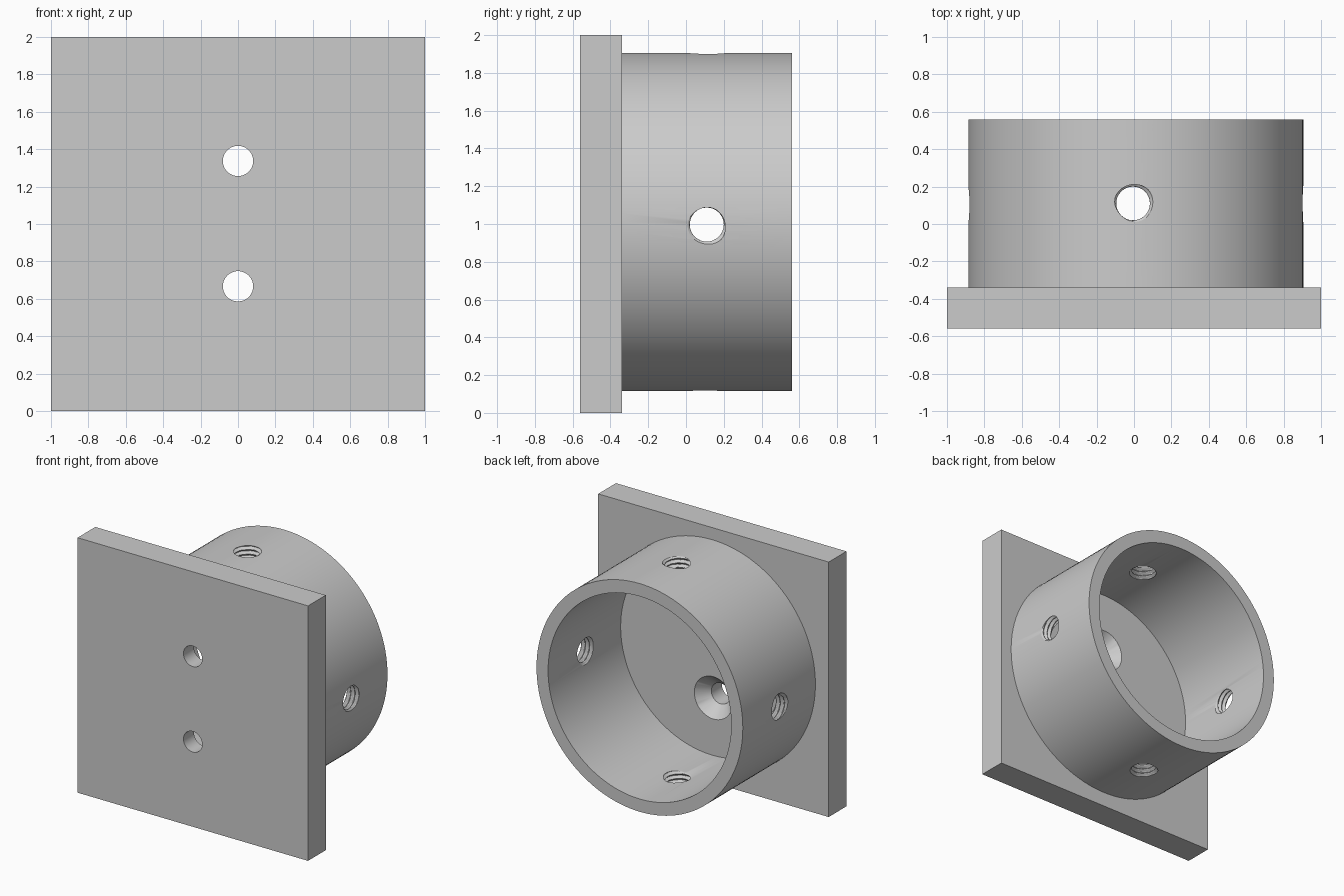
import bpy, bmesh, math
from mathutils import Matrix, Vector

if "Cube" in bpy.data.objects:
    bpy.data.objects.remove(bpy.data.objects["Cube"], do_unlink=True)

grey = bpy.data.materials.new("plain grey")
grey.use_nodes = True
grey.diffuse_color = (0.6, 0.6, 0.6, 1)
grey.node_tree.nodes["Principled BSDF"].inputs["Base Color"].default_value = (0.6, 0.6, 0.6, 1)

BACK, FLOOR, FRONT = 0.56, -0.34, -0.56
RING_X, RING_Z = 0.01, 1.01
R_OUT, R_IN = 0.895, 0.795


def make_object(name, bm):
    bmesh.ops.recalc_face_normals(bm, faces=bm.faces)
    mesh = bpy.data.meshes.new(name)
    bm.to_mesh(mesh)
    bm.free()
    mesh.materials.append(grey)
    ob = bpy.data.objects.new(name, mesh)
    bpy.context.collection.objects.link(ob)
    return ob


def stack(name, rows, closed=False):
    """Skin a list of vertex rings; cap the ends or join them into a loop."""
    bm = bmesh.new()
    rings = [[bm.verts.new(p) for p in row] for row in rows]
    n = len(rings[0])
    pairs = list(zip(rings, rings[1:]))
    if closed:
        pairs.append((rings[-1], rings[0]))
    else:
        bm.faces.new(rings[0])
        bm.faces.new(rings[-1])
    for a, b in pairs:
        for i in range(n):
            j = (i + 1) % n
            bm.faces.new((a[i], a[j], b[j], b[i]))
    return make_object(name, bm)


def lathe(name, profile, x, z, n, closed=False):
    """Turn (radius, y) points about an axis along y."""
    rows = [[(x + r * math.cos(math.tau * i / n), y, z + r * math.sin(math.tau * i / n))
             for i in range(n)] for r, y in profile]
    return stack(name, rows, closed)


def thread_cutter(direction, phase):
    """Off-centre circle twisted along a radial axis, one for each wall."""
    n, turn, pitch, steps = 32, 10, 0.036, 48
    axis = Vector(direction)
    side = axis.cross(Vector((0, 1, 0)))
    start = R_IN - 0.03
    rows = []
    for k in range(steps + 1):
        h = start + pitch * k / turn
        a = phase + math.tau * (h - R_OUT) / pitch
        u, v = 0.01 * math.cos(a), 0.01 * math.sin(a)
        rows.append([Vector((-0.005, 0.11, 0.997)) + axis * h
                     + side * (u + 0.1 * math.cos(math.tau * i / n))
                     + Vector((0, 1, 0)) * (v + 0.1 * math.sin(math.tau * i / n))
                     for i in range(n)])
    return stack("thread_cutter", rows)


def cut(ob, cutters):
    bpy.context.view_layer.objects.active = ob
    for cutter in cutters:
        cutter.hide_render = True
        mod = ob.modifiers.new("hole", 'BOOLEAN')
        mod.operation, mod.solver, mod.object = 'DIFFERENCE', 'EXACT', cutter
        bpy.ops.object.modifier_apply(modifier=mod.name)
        bpy.data.objects.remove(cutter, do_unlink=True)


# Square plate with two countersunk screw holes
bm = bmesh.new()
bmesh.ops.create_cube(bm, size=1, matrix=Matrix.Translation((0, (FRONT + FLOOR) / 2, 1))
                      @ Matrix.Diagonal((2, FLOOR - FRONT, 2, 1)))
plate = make_object("mounting_plate", bm)
screw = [(0.081, FRONT - 0.1), (0.081, FLOOR - 0.09), (0.166, FLOOR), (0.176, FLOOR + 0.01)]
cut(plate, [lathe("screw_cutter", screw, 0, z, 48) for z in (0.667, 1.337)])

# Round socket with four threaded holes through its wall
ring = lathe("socket_ring", [(R_OUT, FLOOR), (R_OUT, BACK), (R_IN, BACK), (R_IN, FLOOR)],
             RING_X, RING_Z, 120, closed=True)
cut(ring, [thread_cutter(d, math.pi / 4)
           for d in ((0, 0, 1), (0, 0, -1), (1, 0, 0), (-1, 0, 0))])

# Smooth the round walls and keep the rims crisp
for ob in (plate, ring):
    bpy.ops.object.select_all(action='DESELECT')
    ob.select_set(True)
    bpy.context.view_layer.objects.active = ob
    bpy.ops.object.shade_smooth_by_angle(angle=math.radians(30))
